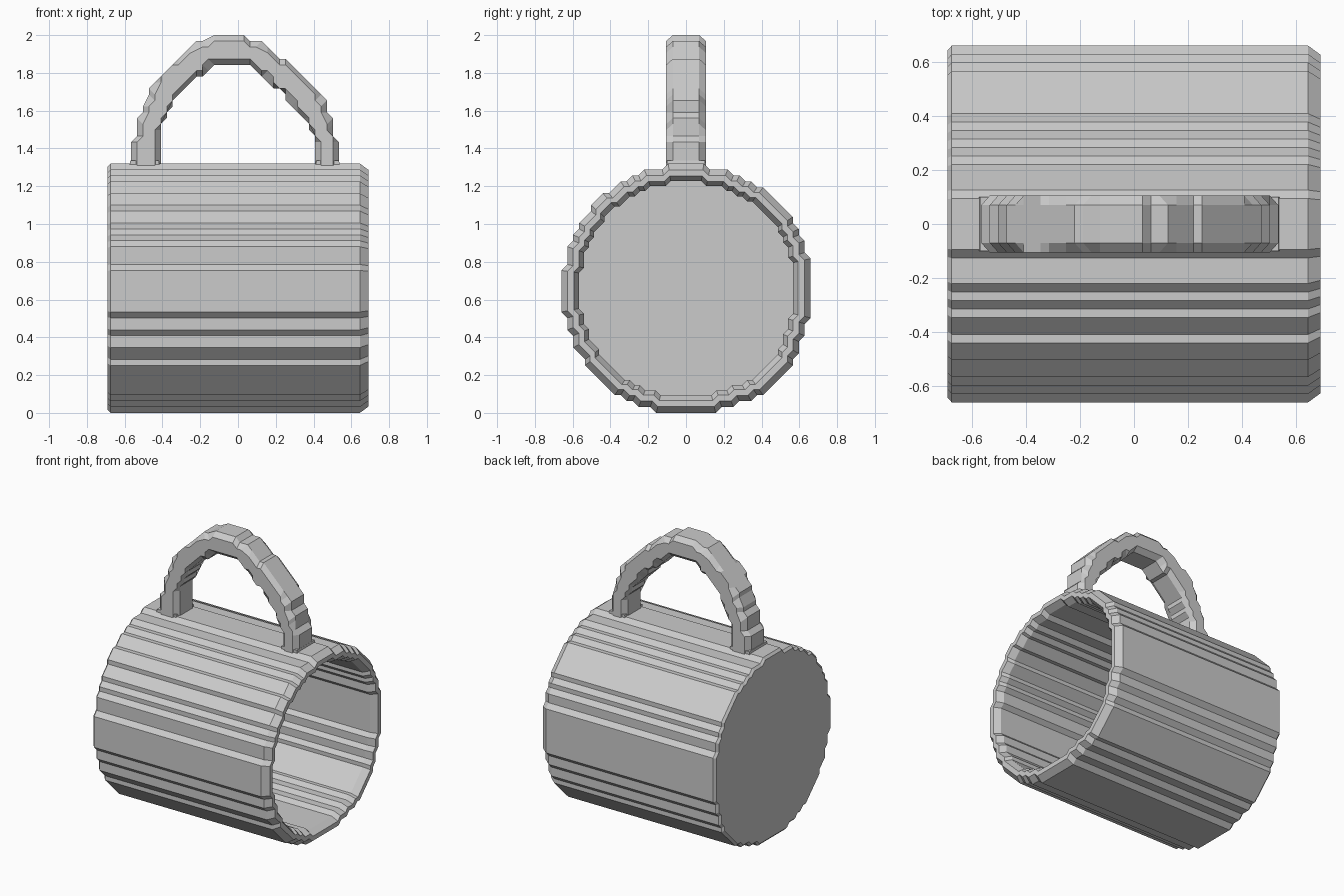
import bpy, bmesh
from mathutils import Vector

old = bpy.data.objects.get("Cube")
if old:
    bpy.data.objects.remove(old)

UNIT = 1.32 / 42          # step size of the chunky surface
MID = 0.66                # height of the mug axis

grey = bpy.data.materials.new("plain_grey")
grey.use_nodes = True
colour = (0.6, 0.6, 0.6, 1)
grey.diffuse_color = colour
grey.node_tree.nodes["Principled BSDF"].inputs["Base Color"].default_value = colour


def finish(name, bm):
    bmesh.ops.remove_doubles(bm, verts=bm.verts, dist=1e-4)
    bmesh.ops.dissolve_limit(bm, angle_limit=0.01, verts=bm.verts, edges=bm.edges)
    bmesh.ops.recalc_face_normals(bm, faces=bm.faces)
    mesh = bpy.data.meshes.new(name)
    bm.to_mesh(mesh)
    bm.free()
    mesh.materials.append(grey)
    obj = bpy.data.objects.new(name, mesh)
    bpy.context.collection.objects.link(obj)


def skin(bm, loops):
    """Bridge closed loops of equal length and cap both ends."""
    rings = [[bm.verts.new(p) for p in loop] for loop in loops]
    n = len(rings[0])
    for a, b in zip(rings, rings[1:]):
        for i in range(n):
            j = (i + 1) % n
            bm.faces.new((a[i], a[j], b[j], b[i]))
    bm.faces.new(rings[0])
    bm.faces.new(rings[-1])


# Stepped round outline: f = sideways, v = vertical, d = diagonal, per quadrant
QUADRANTS = [
    (1, -1, "dfffdfdfdfdddddvdvdvvd" + "v" * 10),
    (-1, -1, "dvvdvvdvdddddfdffdffd" + "f" * 10),
    (-1, 1, "dffdfdfdddddvddvvdvvd" + "v" * 7),
    (1, 1, "dvvvdvdvddvddfddfdfdfffd" + "f" * 6),
]
y, z = 3, 21
outline = []
for sy, sz, steps in QUADRANTS:
    for s in steps:
        outline.append((y * UNIT, z * UNIT))
        y += sy * (s in "fd")
        z += sz * (s in "vd")

# Mug body: closed end at -x, bevelled rim and hollow at +x
stations = [(-0.69, 0.975), (-0.675, 1), (0.645, 1), (0.69, 0.95),
            (0.69, 0.9), (0.645, 0.86), (-0.6, 0.86)]
bm = bmesh.new()
skin(bm, [[(x, a * k, MID + b * k) for a, b in outline] for x, k in stations])
finish("mug_body", bm)


# Handle: stepped arch with chamfered edges
def resample(points, count):
    pts = [Vector(p) for p in points]
    lengths = [(b - a).length for a, b in zip(pts, pts[1:])]
    out = []
    for i in range(count):
        d = sum(lengths) * i / (count - 1)
        k = 0
        while k < len(lengths) - 1 and d > lengths[k]:
            d -= lengths[k]
            k += 1
        out.append(pts[k].lerp(pts[k + 1], min(1, d / lengths[k])))
    return out


def snap(p):
    return Vector((round(p.x / UNIT) * UNIT, 2 - round((2 - p.y) / UNIT) * UNIT))


outer = [(-.58, 1.26), (-.57, 1.4), (-.51, 1.59), (-.43, 1.78), (-.35, 1.86),
         (-.26, 1.93), (-.13, 2), (.03, 2), (.14, 1.94), (.23, 1.88),
         (.39, 1.75), (.465, 1.64), (.51, 1.5), (.535, 1.4), (.54, 1.26)]
inner = [(-.41, 1.26), (-.41, 1.5), (-.32, 1.67), (-.24, 1.76), (-.11, 1.85),
         (.02, 1.85), (.12, 1.79), (.23, 1.69), (.32, 1.59), (.39, 1.48),
         (.41, 1.4), (.41, 1.26)]
loops = []
for o, i in zip(resample(outer, 48), resample(inner, 48)):
    inset = (i - o).normalized() * 0.03
    o2, i2 = snap(o + inset), snap(i - inset)
    o, i = snap(o), snap(i)
    section = [(o, -.07), (o, .07), (o2, .105), (i2, .105),
               (i, .07), (i, -.07), (i2, -.105), (o2, -.105)]
    loops.append([(p.x, w, p.y) for p, w in section])
bm = bmesh.new()
skin(bm, loops)
finish("handle", bm)

# Low collars where the handle meets the body
for name, x, width in (("left_collar", 0.475, 0.14), ("right_collar", -0.495, 0.17)):
    bm = bmesh.new()
    bmesh.ops.create_cube(bm, size=1)
    for v in bm.verts:
        top = v.co.z > 0
        v.co = (x + v.co.x * (width - 0.02 * top), v.co.y * 0.2, 1.335 if top else 1.28)
    finish(name, bm)
